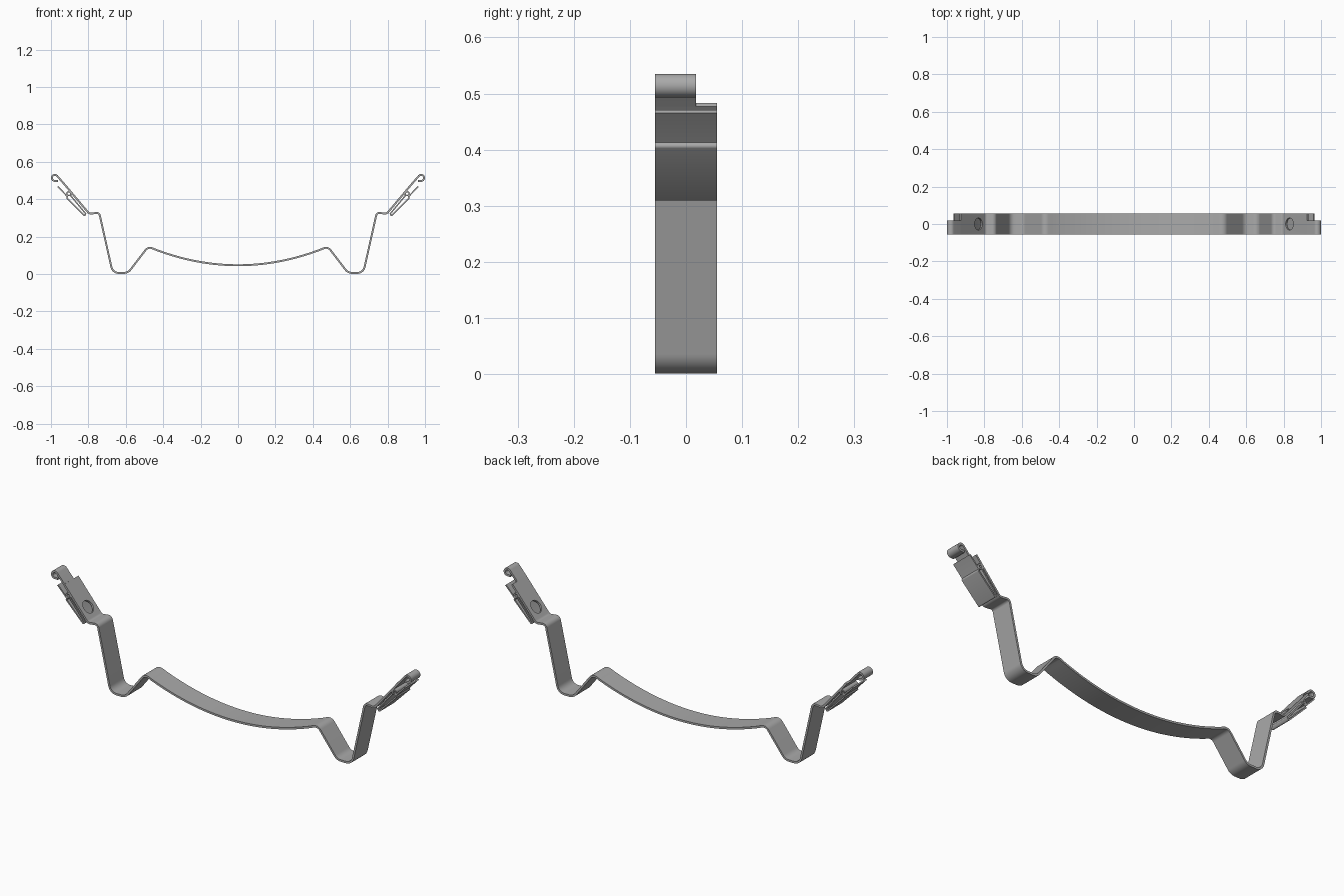
import bpy
import bmesh
import math
from mathutils import Vector, Matrix

cube = bpy.data.objects.get("Cube")
if cube:
    bpy.data.objects.remove(cube, do_unlink=True)

HALF_WIDTH = 0.055
HOOK_EDGE = 0.018

steel = bpy.data.materials.new("steel_grey")
steel.use_nodes = True
GREY = (0.4, 0.4, 0.4, 1)
steel.diffuse_color = GREY
steel.node_tree.nodes["Principled BSDF"].inputs["Base Color"].default_value = GREY


def rounded(corners, steps=8):
    """Path through (x, z, radius) corners, each bend replaced by an arc."""
    path = []
    for i, (x, z, r) in enumerate(corners):
        p = Vector((x, z))
        if r == 0:
            path.append(p)
            continue
        a = (Vector(corners[i - 1][:2]) - p).normalized()
        b = (Vector(corners[i + 1][:2]) - p).normalized()
        half = a.angle(b) / 2
        centre = p + (a + b).normalized() * r / math.sin(half)
        start = p + a * r / math.tan(half) - centre
        turn = (p + b * r / math.tan(half) - centre).angle_signed(start)
        for k in range(steps + 1):
            path.append(centre + Matrix.Rotation(turn * k / steps, 2) @ start)
    return path


def curl(x, z, r, start, end, steps=20):
    """Arc points about (x, z), angles in degrees."""
    angles = [math.radians(start + (end - start) * k / steps) for k in range(steps + 1)]
    return [Vector((x + r * math.cos(a), z + r * math.sin(a))) for a in angles]


def mirrored(path):
    return [Vector((-p.x, p.y)) for p in path]


def ribbon(name, path, thick, y0, y1):
    """Bent sheet metal: thicken a path in xz and extrude it along y."""
    bm = bmesh.new()
    rings = []
    for i, p in enumerate(path):
        before = (p - path[i - 1]).normalized() if i else None
        after = (path[i + 1] - p).normalized() if i < len(path) - 1 else None
        d = ((before or after) + (after or before)).normalized()
        n = Vector((-d.y, d.x)) * thick / 2
        if before and after:
            n /= max(0.5, d.dot(before))
        q = [(p + n, y0), (p + n, y1), (p - n, y1), (p - n, y0)]
        rings.append([bm.verts.new((v.x, y, v.y)) for v, y in q])
    for a, b in zip(rings, rings[1:]):
        for k in range(4):
            m = (k + 1) % 4
            bm.faces.new((a[k], a[m], b[m], b[k]))
    bm.faces.new(rings[0])
    bm.faces.new(rings[-1][::-1])
    bmesh.ops.recalc_face_normals(bm, faces=bm.faces)
    mesh = bpy.data.meshes.new(name)
    bm.to_mesh(mesh)
    bm.free()
    mesh.materials.append(steel)
    obj = bpy.data.objects.new(name, mesh)
    bpy.context.collection.objects.link(obj)
    return obj


def smooth(obj):
    bpy.ops.object.select_all(action='DESELECT')
    obj.select_set(True)
    bpy.context.view_layer.objects.active = obj
    bpy.ops.object.shade_smooth_by_angle(angle=math.radians(35))


# Main band: bowed middle, two valleys, upright walls and slanted arms
bow = [Vector((0.44 * k / 16, 0.047 + 0.083 * (k / 16) ** 2)) for k in range(16)]
side = rounded([
    (0.44, 0.13, 0), (0.48, 0.147, 0.03), (0.588, 0.006, 0.045),
    (0.67, 0.006, 0.04), (0.742, 0.328, 0.018), (0.795, 0.322, 0.02),
    (0.928, 0.48, 0)])
half = bow + side
band = ribbon("spring_band", mirrored(half[:0:-1]) + half, 0.01, -HALF_WIDTH, HALF_WIDTH)

# Round holes through the slanted arms
arm = Vector((0.133, 0, 0.158)).normalized()
for sign in (1, -1):
    bpy.ops.mesh.primitive_cylinder_add(vertices=32, radius=0.032, depth=0.04,
                                        location=(sign * 0.835, 0, 0.37))
    cutter = bpy.context.object
    cutter.name = "hole_cutter"
    cutter.hide_render = True
    cutter.rotation_euler = (0, -sign * math.atan2(arm.z, arm.x), 0)
    cut = band.modifiers.new("hole", 'BOOLEAN')
    cut.operation = 'DIFFERENCE'
    cut.solver = 'EXACT'
    cut.object = cutter
    bpy.context.view_layer.objects.active = band
    bpy.ops.object.modifier_apply(modifier=cut.name)
    bpy.data.objects.remove(cutter, do_unlink=True)
smooth(band)

# Narrow curled hook continuing each arm
hook = [Vector((0.928, 0.48))] + curl(0.979, 0.514, 0.016, 140, -90) + [Vector((0.963, 0.498))]

# Folded clip under each arm: outer plate, tight fold, inner tongue with a curled tip
plate = rounded([
    (0.963, 0.468, 0), (0.912, 0.414, 0.003), (0.915, 0.406, 0.003),
    (0.821, 0.311, 0.003), (0.814, 0.322, 0.003), (0.894, 0.418, 0)], 4)
clip = plate + curl(0.905, 0.43, 0.01, 160, -120, 16)

for label, flip in (("left", list), ("right", mirrored)):
    smooth(ribbon(label + "_hook", flip(hook), 0.01, -HALF_WIDTH, HOOK_EDGE))
    smooth(ribbon(label + "_clip", flip(clip), 0.007, -HALF_WIDTH, HALF_WIDTH))
